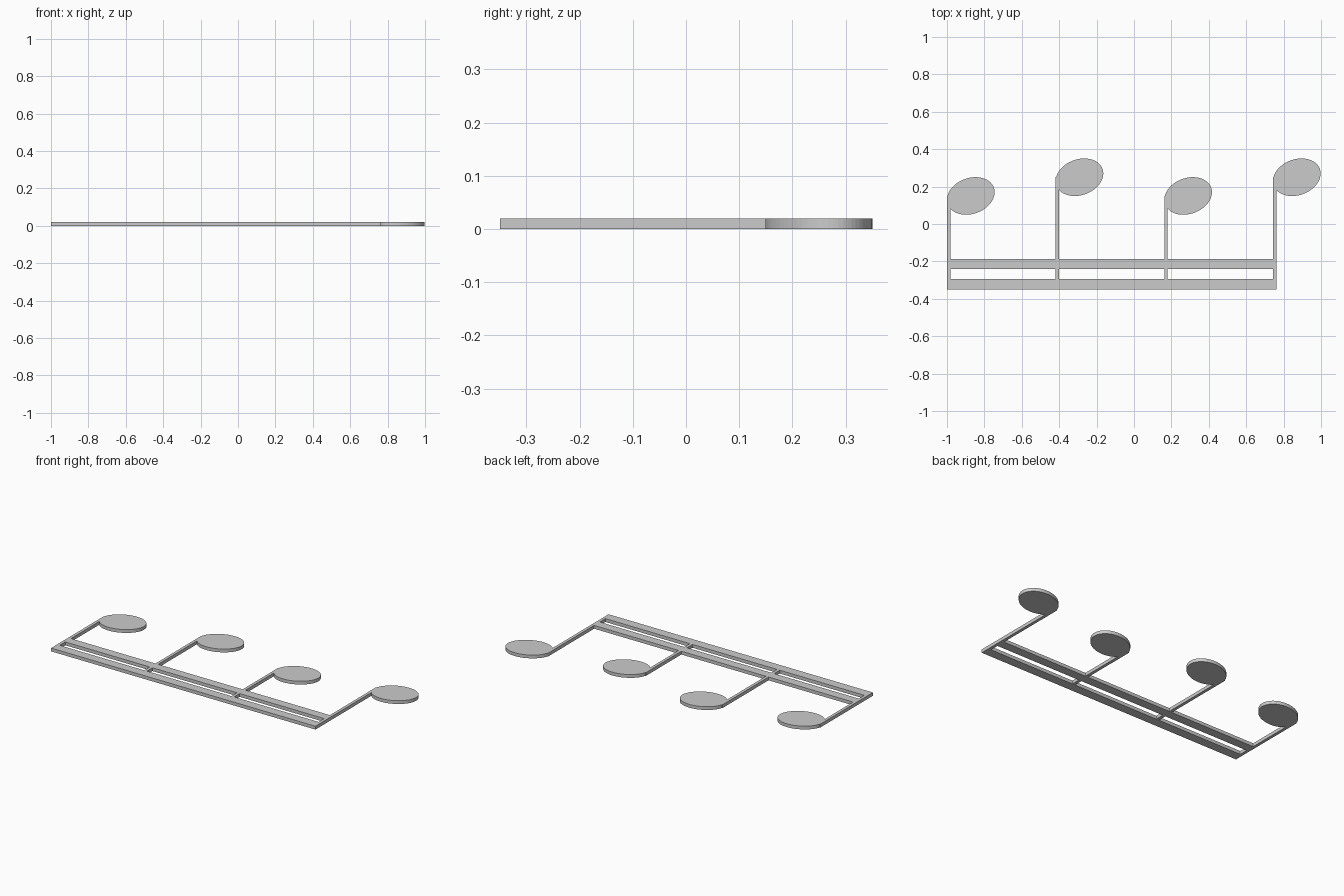
import bpy, bmesh, math
from mathutils import Matrix

if "Cube" in bpy.data.objects:
    bpy.data.objects.remove(bpy.data.objects["Cube"])

T = 0.02          # plate thickness
STEM_W = 0.018
A, B, TILT = 0.131, 0.0957, math.radians(20)   # note head ellipse


def plate(name, pts):
    """Extrude a flat outline from z = 0 to z = T."""
    bm = bmesh.new()
    face = bm.faces.new([bm.verts.new((x, y, 0)) for x, y in pts])
    ext = bmesh.ops.extrude_face_region(bm, geom=[face])
    top = [v for v in ext["geom"] if isinstance(v, bmesh.types.BMVert)]
    bmesh.ops.translate(bm, verts=top, vec=(0, 0, T))
    bmesh.ops.recalc_face_normals(bm, faces=bm.faces)
    me = bpy.data.meshes.new(name)
    bm.to_mesh(me)
    bm.free()
    ob = bpy.data.objects.new(name, me)
    bpy.context.collection.objects.link(ob)
    return ob


def rect(name, x0, x1, y0, y1):
    return plate(name, [(x0, y0), (x1, y0), (x1, y1), (x0, y1)])


def head(name, cx, cy, n=64):
    rot = Matrix.Rotation(TILT, 2)
    pts = []
    for i in range(n):
        t = 2 * math.pi * i / n
        x, y = A * math.cos(t), B * math.sin(t)
        p = (rot[0][0] * x + rot[0][1] * y, rot[1][0] * x + rot[1][1] * y)
        pts.append((cx + p[0], cy + p[1]))
    return plate(name, pts)


# two long beams
body = rect("beamed_notes", -1.0, 0.761, -0.35, -0.294)
parts = [rect("upper_beam", -1.0, 0.761, -0.241, -0.187)]

# four stems with heads, alternating low and high
for i in range(4):
    x = -1.0 + i * (1.761 - STEM_W) / 3
    cy = 0.15 if i % 2 == 0 else 0.25
    parts.append(rect(f"stem_{i + 1}", x, x + STEM_W, -0.35, cy))
    parts.append(head(f"note_head_{i + 1}", x + 0.1275, cy))

# fuse everything into one flat cut-out
bpy.context.view_layer.objects.active = body
for p in parts:
    mod = body.modifiers.new("join", 'BOOLEAN')
    mod.operation = 'UNION'
    mod.solver = 'EXACT'
    mod.object = p
    bpy.ops.object.modifier_apply(modifier=mod.name)
    bpy.data.objects.remove(p)
